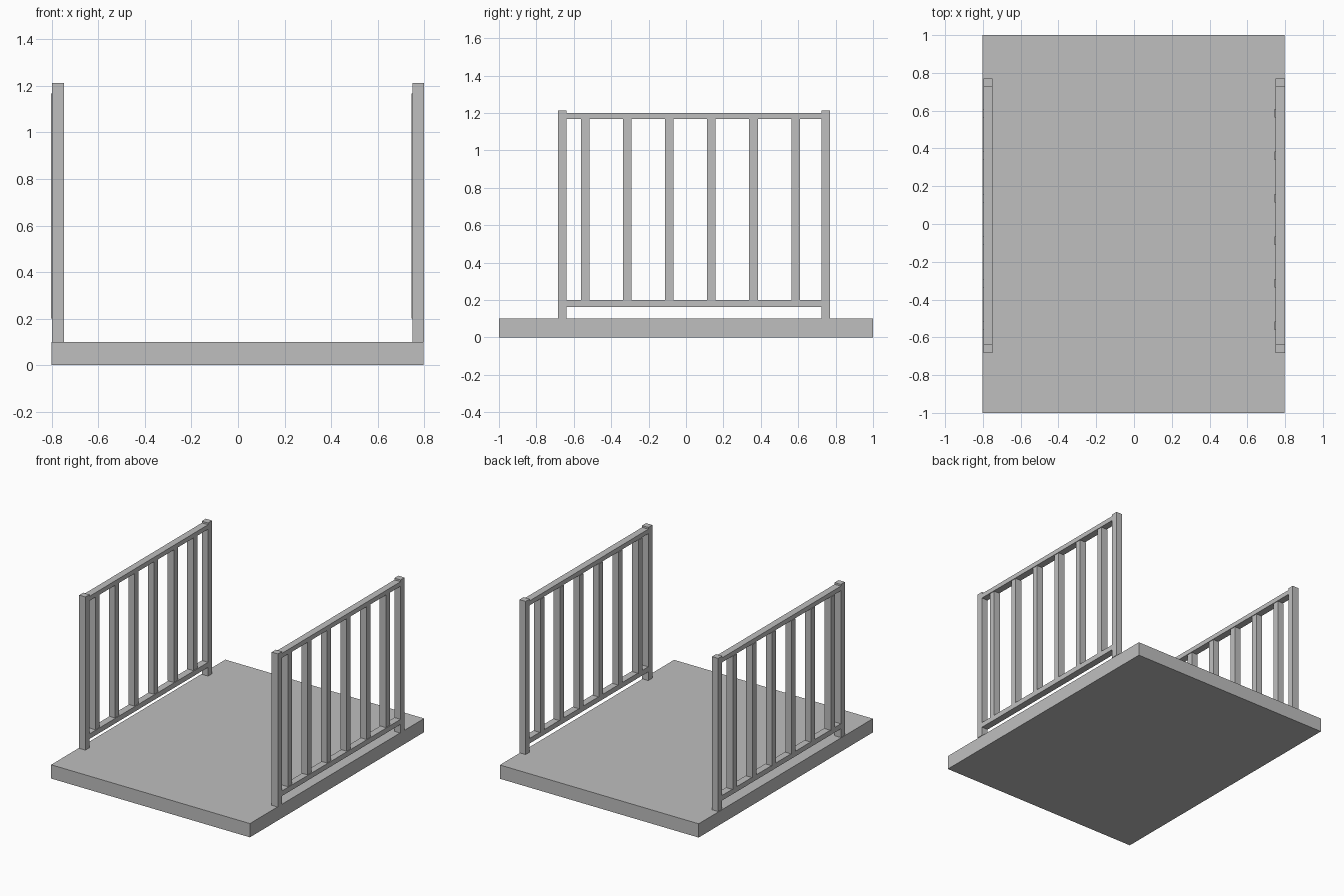
import bpy

cube = bpy.data.objects.get("Cube")
if cube:
    bpy.data.objects.remove(cube, do_unlink=True)

# Single plain grey material
grey = bpy.data.materials.new("plain_grey")
grey.use_nodes = True
colour = (0.52, 0.52, 0.52, 1)
grey.diffuse_color = colour
grey.node_tree.nodes["Principled BSDF"].inputs["Base Color"].default_value = colour


def box(name, xs, ys, zs):
    """Box spanning the given (low, high) ranges."""
    spans = (xs, ys, zs)
    bpy.ops.mesh.primitive_cube_add(size=1, location=[sum(s) / 2 for s in spans])
    ob = bpy.context.object
    ob.name = name
    ob.scale = [s[1] - s[0] for s in spans]
    bpy.ops.object.transform_apply(location=False, rotation=False, scale=True)
    ob.data.materials.append(grey)
    return ob


# Deck slab
DECK_TOP = 0.1
box("deck", (-0.802, 0.796), (-1, 1), (0, DECK_TOP))

# Railing: two end posts, two rails and a row of balusters
FRONT, BACK = (-0.684, -0.638), (0.724, 0.77)
BALUSTERS, PITCH, HALF = 6, 0.225, 0.023


def railing(side, x):
    post_x = (x, x + 0.05)
    box(side + "_front_post", post_x, FRONT, (DECK_TOP, 1.213))
    box(side + "_back_post", post_x, BACK, (DECK_TOP, 1.213))
    between = (FRONT[1], BACK[0])
    box(side + "_bottom_rail", post_x, between, (0.163, 0.2))
    box(side + "_top_rail", post_x, between, (1.167, 1.2))
    for i in range(BALUSTERS):
        y = -0.539 + i * PITCH
        box(f"{side}_baluster_{i + 1}", (x - 0.005, x + 0.045),
            (y - HALF, y + HALF), (0.2, 1.167))


railing("left", 0.75)
railing("right", -0.798)
